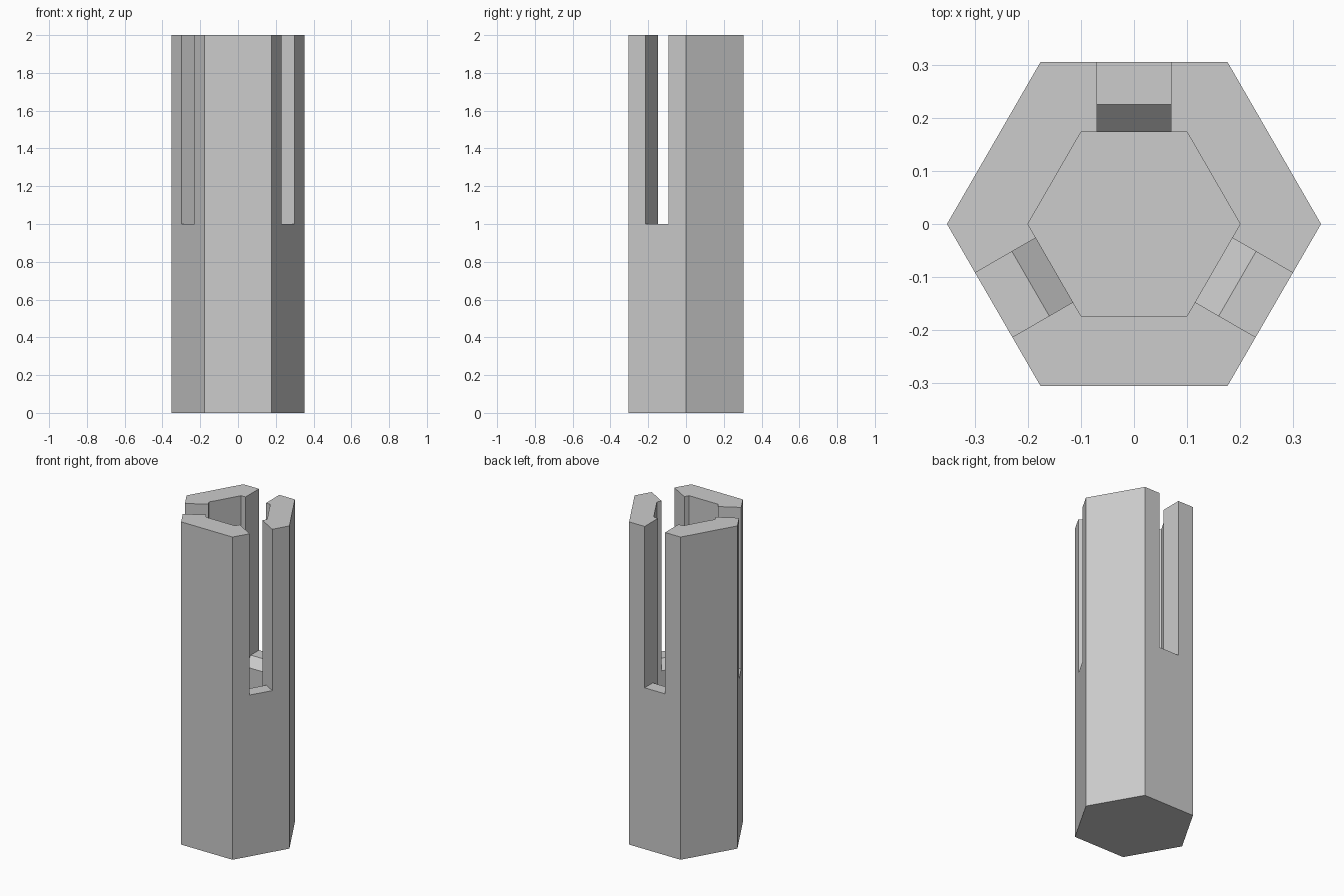
import bpy
import bmesh
from math import cos, sin, radians

cube = bpy.data.objects.get("Cube")
if cube:
    bpy.data.objects.remove(cube, do_unlink=True)

OUTER, BORE = 0.3525, 0.2      # corner radii of the two hexagons
HEIGHT, FLOOR = 2.0, 0.13      # post top and bore floor
SLOT_Z, SLOT_HALF = 1.0, 0.07  # slot floor and half width
RAMP_R = 0.225                 # where the 45 degree ramp starts

grey = bpy.data.materials.new("light_grey")
grey.use_nodes = True
grey.diffuse_color = (0.604, 0.604, 0.604, 1)
grey.node_tree.nodes["Principled BSDF"].inputs["Base Color"].default_value = grey.diffuse_color


def extrude(name, points, offset):
    """Make a closed solid by sweeping a flat outline along an offset."""
    bm = bmesh.new()
    face = bm.faces.new([bm.verts.new(p) for p in points])
    swept = bmesh.ops.extrude_face_region(bm, geom=[face], use_keep_orig=True)
    verts = [v for v in swept["geom"] if isinstance(v, bmesh.types.BMVert)]
    bmesh.ops.translate(bm, verts=verts, vec=offset)
    bmesh.ops.recalc_face_normals(bm, faces=bm.faces)
    mesh = bpy.data.meshes.new(name)
    bm.to_mesh(mesh)
    bm.free()
    mesh.materials.append(grey)
    obj = bpy.data.objects.new(name, mesh)
    bpy.context.collection.objects.link(obj)
    return obj


def hexagon(radius, z):
    return [(radius * cos(radians(a)), radius * sin(radians(a)), z)
            for a in range(0, 360, 60)]


# Hexagonal post
post = extrude("slotted_hexagonal_post", hexagon(OUTER, 0), (0, 0, HEIGHT))

# Bore cutter, open at the top
cutters = [extrude("bore_cutter", hexagon(BORE, FLOOR), (0, 0, HEIGHT))]

# Three slot cutters: flat floor outside, ramp down into the bore
inner = 0.1
profile = [(inner, HEIGHT + 0.2), (0.45, HEIGHT + 0.2), (0.45, SLOT_Z),
           (RAMP_R, SLOT_Z), (inner, SLOT_Z - (RAMP_R - inner))]
for angle in (90, 210, 330):
    slot = extrude("slot_cutter", [(r, -SLOT_HALF, z) for r, z in profile],
                   (0, 2 * SLOT_HALF, 0))
    slot.rotation_euler.z = radians(angle)
    cutters.append(slot)

# Cut, then bake the result and remove the cutters
for cutter in cutters:
    cutter.hide_render = True
    mod = post.modifiers.new(cutter.name, 'BOOLEAN')
    mod.operation = 'DIFFERENCE'
    mod.solver = 'EXACT'
    mod.object = cutter
bpy.context.view_layer.update()
graph = bpy.context.evaluated_depsgraph_get()
baked = bpy.data.meshes.new_from_object(post.evaluated_get(graph))
post.modifiers.clear()
post.data = baked
for cutter in cutters:
    bpy.data.objects.remove(cutter, do_unlink=True)

# One flat colour all over
baked.materials.clear()
baked.materials.append(grey)
for poly in baked.polygons:
    poly.material_index = 0
    poly.use_smooth = False
